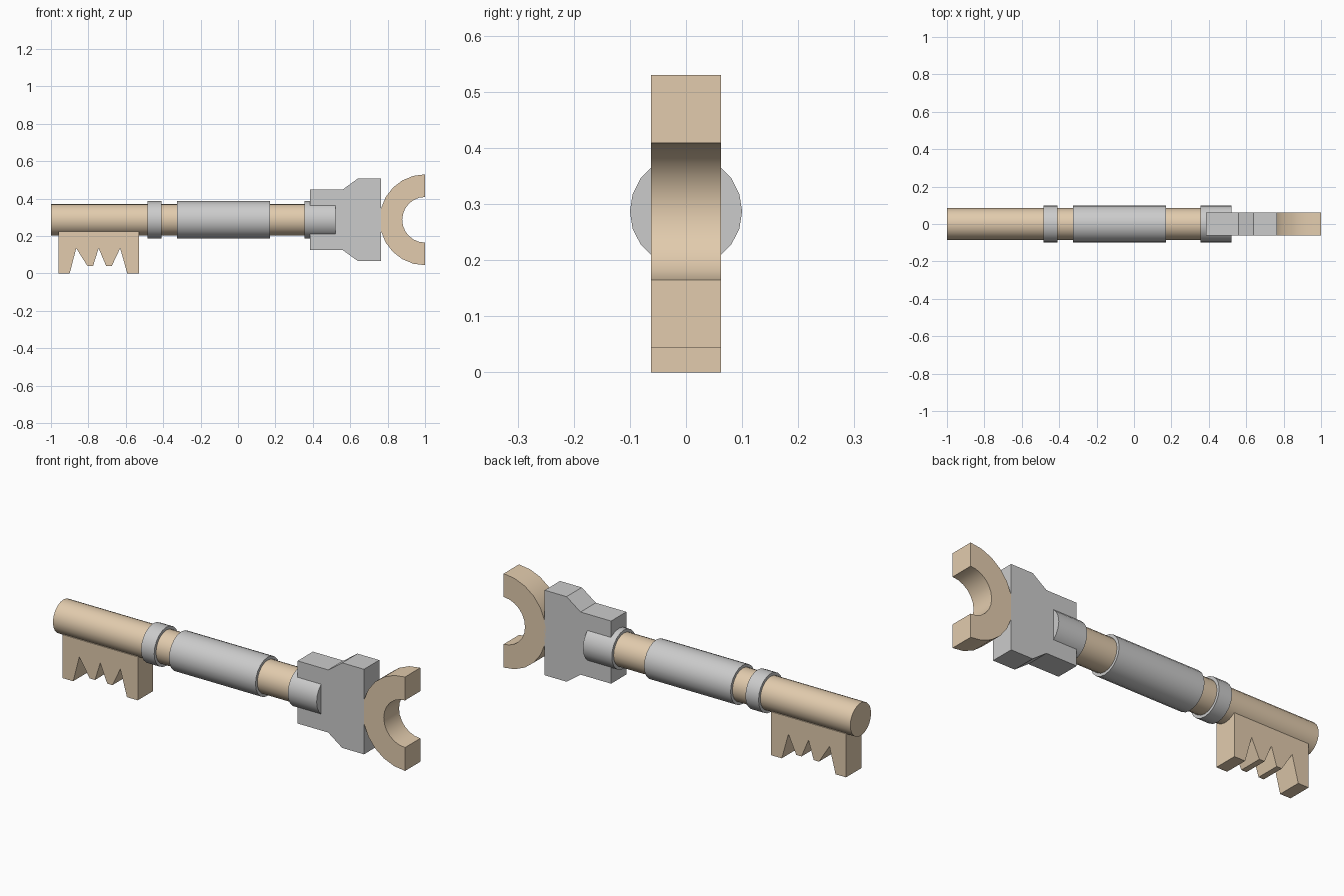
import bpy, bmesh, math

if "Cube" in bpy.data.objects:
    bpy.data.objects.remove(bpy.data.objects["Cube"])

AXIS_Z = 0.287
HALF = 0.0625

tan = bpy.data.materials.new("tan")
tan.diffuse_color = (0.76, 0.6, 0.42, 1)
tan.use_nodes = True
tan.node_tree.nodes["Principled BSDF"].inputs["Base Color"].default_value = tan.diffuse_color


def finish(name, bm, mat, smooth=True):
    bmesh.ops.recalc_face_normals(bm, faces=bm.faces)
    mesh = bpy.data.meshes.new(name)
    bm.to_mesh(mesh)
    bm.free()
    obj = bpy.data.objects.new(name, mesh)
    bpy.context.collection.objects.link(obj)
    if mat:
        mesh.materials.append(mat)
    if smooth:
        bpy.ops.object.select_all(action='DESELECT')
        obj.select_set(True)
        bpy.context.view_layer.objects.active = obj
        bpy.ops.object.shade_smooth_by_angle(angle=math.radians(30))
    return obj


def rod(name, x0, x1, radius, mat=None, sides=20):
    """Capped cylinder along x on the key's axis."""
    bm = bmesh.new()
    rings = [[bm.verts.new((x, radius * math.cos(2 * math.pi * i / sides),
                            AXIS_Z + radius * math.sin(2 * math.pi * i / sides)))
              for i in range(sides)] for x in (x0, x1)]
    for ring in rings:
        bm.faces.new(ring)
    for i in range(sides):
        j = (i + 1) % sides
        bm.faces.new((rings[0][i], rings[0][j], rings[1][j], rings[1][i]))
    return finish(name, bm, mat)


def plate(name, outline, mat=None, smooth=False):
    """Extrude an x-z outline through the thickness of the key."""
    bm = bmesh.new()
    face = bm.faces.new([bm.verts.new((x, -HALF, z)) for x, z in outline])
    ext = bmesh.ops.extrude_face_region(bm, geom=[face])
    bmesh.ops.translate(bm, vec=(0, 2 * HALF, 0),
                        verts=[v for v in ext["geom"] if isinstance(v, bmesh.types.BMVert)])
    return finish(name, bm, mat, smooth)


# Shaft and its collars
rod("shaft", -1.0, 0.45, 0.085, tan)
rod("narrow_collar", -0.485, -0.41, 0.1)
rod("grip_sleeve", -0.325, 0.17, 0.1)
rod("head_collar", 0.355, 0.52, 0.1)

# Toothed bit under the shaft
plate("key_bit", [(-0.96, 0.225), (-0.96, 0), (-0.9, 0), (-0.865, 0.135),
                  (-0.805, 0.04), (-0.775, 0.04), (-0.745, 0.135),
                  (-0.705, 0.04), (-0.675, 0.04), (-0.63, 0.135),
                  (-0.592, 0), (-0.53, 0), (-0.53, 0.225)], tan)

# Stepped head block, mirrored about the axis
half = [(0.385, 0.162), (0.56, 0.162), (0.64, 0.22), (0.765, 0.22)]
plate("head_block", [(x, AXIS_Z + h) for x, h in half]
      + [(x, AXIS_Z - h) for x, h in reversed(half)])

# Open half-ring bow
STEPS = 12
angles = [math.pi / 2 + math.pi * i / STEPS for i in range(STEPS + 1)]


def arc(r, seq):
    return [(1 + r * math.cos(a), AXIS_Z + r * math.sin(a)) for a in seq]


plate("half_ring_bow", arc(0.243, angles) + arc(0.122, reversed(angles)), tan, True)
